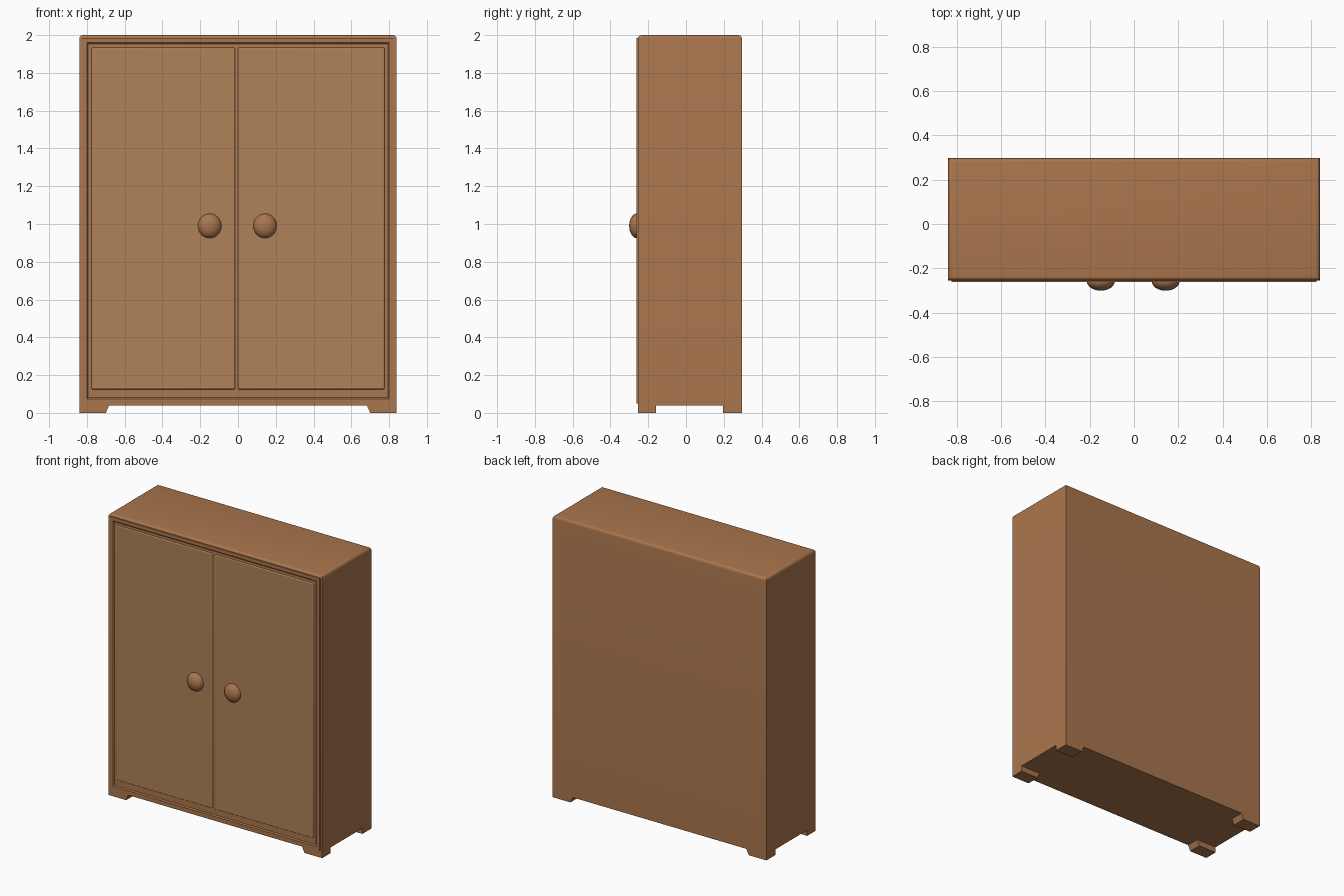
import bpy, bmesh, math
from mathutils import Matrix

if "Cube" in bpy.data.objects:
    bpy.data.objects.remove(bpy.data.objects["Cube"])


def material(name, color):
    m = bpy.data.materials.new(name)
    m.diffuse_color = color
    m.use_nodes = True
    m.node_tree.nodes["Principled BSDF"].inputs["Base Color"].default_value = m.diffuse_color
    return m


WOOD = material("wood", (0.40, 0.18, 0.075, 1))
DOOR_WOOD = material("door_wood", (0.43, 0.225, 0.10, 1))


def add_object(name, bm, mat, bevel=0.0, segments=3):
    bmesh.ops.recalc_face_normals(bm, faces=bm.faces)
    mesh = bpy.data.meshes.new(name)
    bm.to_mesh(mesh)
    bm.free()
    mesh.materials.append(mat)
    ob = bpy.data.objects.new(name, mesh)
    bpy.context.collection.objects.link(ob)
    if bevel:
        mod = ob.modifiers.new("rounded_edges", 'BEVEL')
        mod.width, mod.segments = bevel, segments
    bpy.ops.object.select_all(action='DESELECT')
    bpy.context.view_layer.objects.active = ob
    ob.select_set(True)
    bpy.ops.object.shade_smooth_by_angle(angle=math.radians(40))
    return ob


def box_bm(x0, x1, y0, y1, z0, z1):
    bm = bmesh.new()
    bmesh.ops.create_cube(bm, size=1, matrix=Matrix.Translation(
        ((x0 + x1) / 2, (y0 + y1) / 2, (z0 + z1) / 2))
        @ Matrix.Diagonal((x1 - x0, y1 - y0, z1 - z0, 1)))
    return bm


# Cabinet body, rounded only around the top and the front face
bm = box_bm(-0.84, 0.84, -0.255, 0.297, 0.04, 2.0)
rim = [e for e in bm.edges
       if all(v.co.z > 1.9 for v in e.verts)]
bmesh.ops.bevel(bm, geom=rim, offset=0.02, segments=4, profile=0.5, affect='EDGES')
add_object("cabinet_body", bm, WOOD)

# Front frame: slightly raised border with a chamfered inner opening
bm = box_bm(-0.825, 0.825, -0.262, -0.25, 0.05, 1.985)
front = [f for f in bm.faces if f.normal.y < -0.9]
bmesh.ops.inset_region(bm, faces=front, thickness=0.035, depth=0)
bmesh.ops.inset_region(bm, faces=front, thickness=0.012, depth=-0.008)
add_object("front_frame", bm, WOOD)

# Two doors with softened edges and a narrow gap between them
for name, x0, x1 in (("left_door", -0.775, -0.016), ("right_door", 0.0, 0.775)):
    add_object(name, box_bm(x0, x1, -0.262, -0.245, 0.125, 1.935),
               DOOR_WOOD, bevel=0.006)

# Flattened round door knobs
for name, x in (("left_knob", -0.15), ("right_knob", 0.143)):
    bm = bmesh.new()
    bmesh.ops.create_uvsphere(bm, u_segments=20, v_segments=12, radius=1,
                              matrix=Matrix.Translation((x, -0.258, 0.99))
                              @ Matrix.Diagonal((0.063, 0.043, 0.066, 1))
                              @ Matrix.Rotation(math.pi / 2, 4, 'X'))
    add_object(name, bm, WOOD)

# Four short feet with a slanted inner side
for side, sx in (("left", -1), ("right", 1)):
    for end, y0, y1 in (("front", -0.255, -0.16), ("back", 0.197, 0.297)):
        inner = 0.70
        profile = [(0.84, 0.0), (inner, 0.0), (inner - 0.02, 0.045), (0.84, 0.045)]
        bm = bmesh.new()
        face = bm.faces.new([bm.verts.new((sx * x, y0, z)) for x, z in profile])
        ext = bmesh.ops.extrude_face_region(bm, geom=[face])
        bmesh.ops.translate(bm, vec=(0, y1 - y0, 0),
                            verts=[g for g in ext["geom"]
                                   if isinstance(g, bmesh.types.BMVert)])
        add_object(f"{end}_{side}_foot", bm, WOOD)
